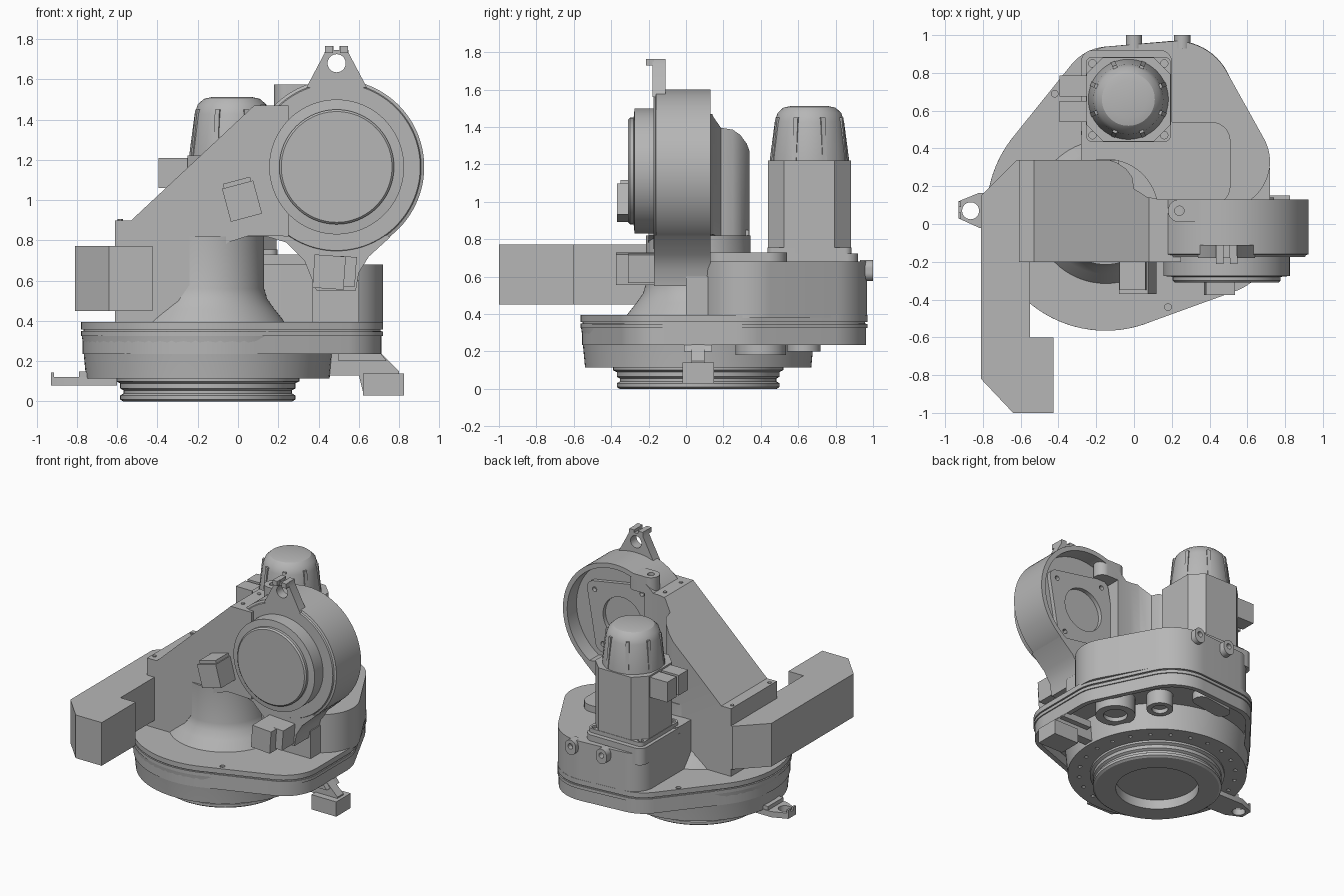
import bpy, bmesh, math
from math import sin, cos, pi, radians
from mathutils import Matrix, Vector, geometry

if "Cube" in bpy.data.objects:
    bpy.data.objects.remove(bpy.data.objects["Cube"])

grey = bpy.data.materials.new("casting grey")
grey.use_nodes = True
grey.diffuse_color = (0.47, 0.47, 0.47, 1)
grey.node_tree.nodes["Principled BSDF"].inputs["Base Color"].default_value = (0.47, 0.47, 0.47, 1)


def finish(name, bm):
    bmesh.ops.remove_doubles(bm, verts=bm.verts, dist=1e-5)
    bmesh.ops.recalc_face_normals(bm, faces=bm.faces)
    mesh = bpy.data.meshes.new(name)
    bm.to_mesh(mesh)
    bm.free()
    mesh.materials.append(grey)
    ob = bpy.data.objects.new(name, mesh)
    bpy.context.collection.objects.link(ob)
    return ob


def prism(name, pts, lo, hi, axis="z", pocket=0):
    """Outline in the plane across the axis, extruded from lo to hi."""
    bm = bmesh.new()
    place = (lambda a, b, c: (a, b, c)) if axis == "z" else (lambda a, b, c: (a, c, b))
    base = bm.faces.new([bm.verts.new(place(a, b, lo)) for a, b in pts])
    new = bmesh.ops.extrude_face_region(bm, geom=[base], use_keep_orig=True)["geom"]
    shift = Vector(place(0, 0, hi - lo))
    bmesh.ops.translate(bm, vec=shift, verts=[g for g in new if isinstance(g, bmesh.types.BMVert)])
    bmesh.ops.recalc_face_normals(bm, faces=bm.faces)
    if pocket:
        bmesh.ops.inset_region(bm, faces=[base], thickness=0.035)
        rim = bmesh.ops.extrude_face_region(bm, geom=[base])["geom"]
        bmesh.ops.translate(bm, vec=(0, 0, pocket), verts=[g for g in rim if isinstance(g, bmesh.types.BMVert)])
        if base.is_valid:
            bm.faces.remove(base)
    return finish(name, bm)


def lathe(name, profile, at, axis="z", steps=72):
    """Radius and height profile turned about an axis through a point."""
    bm = bmesh.new()
    verts = [bm.verts.new((r, 0, h)) for r, h in profile]
    edges = [bm.edges.new(p) for p in zip(verts, verts[1:])]
    bmesh.ops.spin(bm, geom=verts + edges, cent=(0, 0, 0), axis=(0, 0, 1), angle=2 * pi, steps=steps, use_merge=True)
    turn = Matrix.Rotation(pi / 2, 4, "X") if axis == "y" else Matrix()
    bmesh.ops.transform(bm, matrix=Matrix.Translation(at) @ turn, verts=bm.verts)
    return finish(name, bm)


def disc(name, r, lo, hi, at, axis="z", steps=32):
    return lathe(name, [(0, lo), (r, lo), (r, hi), (0, hi)], at, axis, steps)


def box(name, x, y, z, tilt=0):
    ob = prism(name, [(x[0], y[0]), (x[1], y[0]), (x[1], y[1]), (x[0], y[1])], *z)
    if tilt:
        mid = Vector((sum(x) / 2, sum(y) / 2, sum(z) / 2))
        ob.data.transform(Matrix.Translation(mid) @ Matrix.Rotation(radians(tilt), 4, "Y") @ Matrix.Translation(-mid))
    return ob


def hull(circles, grow=0):
    """Smooth outline wrapped around circles (x, y, radius)."""
    pts = [Vector((x + (r + grow) * cos(i * pi / 32), y + (r + grow) * sin(i * pi / 32)))
           for x, y, r in circles for i in range(64)]
    return [tuple(pts[i]) for i in geometry.convex_hull_2d(pts)]


def carve(ob, cutters, mode="DIFFERENCE"):
    for c in cutters:
        c.hide_render = True
        m = ob.modifiers.new("cut", "BOOLEAN")
        m.operation, m.solver, m.object = mode, "EXACT", c
    dg = bpy.context.evaluated_depsgraph_get()
    mesh = bpy.data.meshes.new_from_object(ob.evaluated_get(dg))
    ob.modifiers.clear()
    ob.data = mesh
    for c in cutters:
        bpy.data.objects.remove(c)
    return ob


cx, cy = -0.15, 0.065
# Foot and turntable
lathe("foot_ring", [(0, .07), (.28, .07), (.28, 0), (.42, 0), (.435, .01), (.435, .03), (.418, .04), (.418, .055),
                    (.435, .065), (.435, .09), (.455, .1), (.455, .13), (0, .13)], (cx, cy, 0))
table = lathe("turntable", [(0, .115), (.605, .115), (.622, .3), (.63, .35), (0, .35)], (cx, cy, 0), steps=96)
carve(table, [disc("bolt_hole", .014, .1, .15, (cx + .53 * cos(i * pi / 12), cy + .53 * sin(i * pi / 12), 0), steps=10)
              for i in range(24)])

# Pear shaped base casting, pocketed underneath, with flange and seam
outline = [(cx, cy, .63), (.45, -.1, .27), (.42, .27, .3), (.22, .66, .31), (-.13, .68, .26)]
prism("base_casting", hull(outline, -.008), .235, .35, pocket=.07)
prism("base_seam", hull(outline, -.012), .34, .37)
prism("base_flange_lower", hull(outline), .325, .348)
flange = prism("base_flange", hull(outline), .358, .395)
carve(flange, [disc("hole", .018, .38, .42, (x, y, 0), steps=16) for x, y in ((.18, -.44), (-.42, .69))])
for x, y, r, lo in ((.5, .4, .135, .18), (.3, .63, .09, .2)):
    lathe("gear_boss", [(0, lo + .03), (r * .6, lo + .03), (r * .6, lo), (r, lo), (r, .33), (0, .33)], (x, y, 0), steps=40)
prism("underside_rib", hull([(-.1, .8, .06), (.1, .83, .06)]), .25, .33)

# Rear gearbox housing with raised cover
prism("gearbox_housing", hull([(.47, .33, .25), (.22, .66, .308), (-.13, .79, .15), (-.18, .2, .1)]), .38, .68)
prism("gearbox_cover", hull([(-.2, .2, .08), (-.2, .46, .08), (.41, .44, .1), (.41, .2, .1)]), .6, .73)
prism("motor_pad", hull([(x, y, .06) for x in (-.22, .14) for y in (.5, .86)]), .6, .725)
for x in (0, .255):
    carve(prism("rear_lug", hull([(x, .645, .043), (x, .62, .043)]), .93, 1.0, "y"),
          [disc("hole", .02, -1.1, -.9, (x, 0, .64), "y", 16)])

# Column and sloped shoulder block
lathe("column", [(0, .38), (.39, .38), (.37, .41), (.33, .46), (.295, .51), (.28, .56), (.28, .82), (0, .82)], (cx, cy, 0))
shoulder = prism("shoulder_block", [(-.61, .38), (-.61, .9), (-.53, .9), (.08, 1.47), (.25, 1.47), (.25, .82),
                                    (.06, .825), (-.05, .79), (-.17, .68), (-.38, .38)], -.2, .34, "y")
corner = [(.14 - .2 * cos(a), .33 - .2 * sin(a)) for a in (1.57, 1.2, .8)]
plan = prism("plan_cutter", [(-.7, -.3), (.3, -.3), (.3, .13)] + corner + [(-.01, .25), (-.04, .29), (-.09, .325),
                             (-.15, .345), (-.7, .345)], .3, 1.6)
carve(shoulder, [plan], "INTERSECT")
box("shoulder_back_wall", (-.605, -.08), (0, .338), (.38, .85))
for x, z, ys in ((-.585, .9, (-.15, .29)), (.125, 1.47, (-.12, .07))):
    for y in ys:
        disc("cover_screw", .013, z - .01, z + .006, (x, y, 0), steps=12)
for y in (-.02, .14):
    for z in (.56, .72):
        screw = disc("side_screw", .016, 0, .006, (0, 0, 0), steps=12)
        screw.data.transform(Matrix.Translation((-.609, y + .12, z)) @ Matrix.Rotation(-pi / 2, 4, "Y"))

# Shoulder drum: open at the back, stepped output face at the front
dx, dz = .49, 1.165
lathe("shoulder_drum", [(0, .31), (.275, .31), (.285, .3), (.285, .28), (.335, .275), (.335, .175), (.415, .175),
                        (.42, .165), (.435, .16), (.435, -.13), (.4, -.13), (.4, -.02), (0, -.02)],
      (dx, 0, dz), "y", 96)
plate = prism("drive_plate", hull([(x, z, .06) for x in (-.2, .2) for z in (-.2, .2)]), 0, .05, "y")
plate.data.transform(Matrix.Translation((dx, 0, dz)) @ Matrix.Rotation(radians(10), 4, "Y"))
carve(plate, [disc("hole", .16, -.2, .2, (dx, 0, dz), "y", 48)] +
      [disc("hole", .018, -.2, .2, (dx + .28 * cos(a), 0, dz + .28 * sin(a)), "y", 12)
       for a in [radians(35 + 90 * i) for i in range(4)]])

# Arched neck from drum down to the housing
prism("drum_neck", [(.08, .95), (.0, .82), (.14, .82), (.24, .79), (.33, .7), (.39, .55), (.585, .55), (.6, .64),
                    (.65, .72), (.76, .82), (.5, .86)], -.17, .13, "y")
box("neck_foot", (.37, .6), (.0, .2), (.39, .6))

# Lifting lug and cover tab on the drum
lug = prism("lifting_lug", [(.34, 1.56), (.43, 1.73), (.435, 1.765), (.475, 1.765), (.475, 1.745), (.505, 1.745),
                            (.505, 1.765), (.545, 1.765), (.55, 1.73), (.64, 1.56)], -.18, -.11, "y")
carve(lug, [disc("hole", .045, -.1, .3, (dx, 0, 1.68), "y")])
for x in (.453, .527):
    box("lug_lip", (x - .02, x + .02), (-.213, -.17), (1.73, 1.765))
tab = prism("drum_tab", hull([(.24, .07, .06), (.34, .07, .06)]), 1.45, 1.575)
carve(tab, [disc("hole", .025, 1.53, 1.6, (.24, .07, 0), steps=16)])

# Motor with bolted foot, ribbed cap and connectors
mx, my = -.03, .66


def chamfered(h, c):
    return [(mx + a, my + b) for a, b in ((-h, -c), (-c, -h), (c, -h), (h, -c), (h, c), (c, h), (-c, h), (-h, c))]


foot = prism("motor_foot", hull([(mx + a, my + b, .035) for a in (-.19, .19) for b in (-.19, .19)]), .72, .755)
carve(foot, [disc("hole", .02, .74, .8, (mx + a, my + b, 0), steps=12) for a in (-.19, .19) for b in (-.19, .19)])
prism("motor_body", chamfered(.222, .135), .74, 1.222)
cap = lathe("motor_cap", [(0, 1.2), (.212, 1.2), (.212, 1.225), (.185, 1.43), (.17, 1.475), (.14, 1.503), (.1, 1.512),
                          (0, 1.512)], (mx, my, 0), steps=64)
for i in range(8):
    a = pi / 8 + i * pi / 4
    rib = box("cap_rib", (.14, .217), (-.012, .012), (1.2, 1.3))
    for v in rib.data.vertices:
        if v.co.z > 1.25:
            v.co = (v.co.x - .025, v.co.y, 1.45)
    rib.data.transform(Matrix.Translation((mx, my, 0)) @ Matrix.Rotation(a, 4, "Z"))
for y in (.54, .675):
    box("motor_connector", (-.395, -.24), (y, y + .11), (1.06, 1.21))

# Side cable box
prism("cable_box", [(-.81, .15), (-.81, -.82), (-.64, -1), (-.425, -1), (-.425, -.6), (-.55, -.6), (-.55, -.19),
                    (-.6, -.19), (-.6, .34), (-.62, .34)], .45, .772)

# Stop blocks at the front of the drum and neck
box("drum_stop", (-.06, .1), (-.37, -.18), (.91, 1.08), -15).data.transform(Matrix())
box("drum_stop_cap", (-.065, .075), (-.35, -.18), (1.0, 1.1), -15)
box("neck_stop", (.375, .53), (-.375, -.15), (.56, .725), 4)
box("neck_stop_side", (.5, .585), (-.31, -.15), (.57, .72), 4)

# Locating pin bracket on the right, foot bracket on the left
pin = prism("pin_bracket", [(-.93, .03), (-.93, .12), (-.82, .165), (-.6, .165), (-.6, -.03), (-.82, -.02)], .08, .122)
carve(pin, [disc("hole", .045, 0, .2, (-.865, .07, 0))])
for y in (.03, .09):
    box("pin_lip", (-.93, -.915), (y, y + .03), (.1, .145))
box("pin_step", (-.79, -.7), (-.02, .16), (.1, .15))
prism("foot_arm", [(.4, .13), (.6, .13), (.62, .05), (.8, .05), (.8, .15), (.7, .25), (.4, .25)], .03, .1, "y")
prism("foot_arm_top", [(.5, .2), (.74, .2), (.7, .25), (.5, .25)], -.01, .14, "y")
box("foot_pad", (.62, .825), (-.02, .15), (.03, .14))

# Shade curved parts smoothly, keep edges crisp
bpy.ops.object.select_all(action="DESELECT")
for ob in bpy.context.scene.objects:
    if ob.type == "MESH":
        ob.select_set(True)
        bpy.context.view_layer.objects.active = ob
bpy.ops.object.shade_smooth_by_angle(angle=radians(30))
